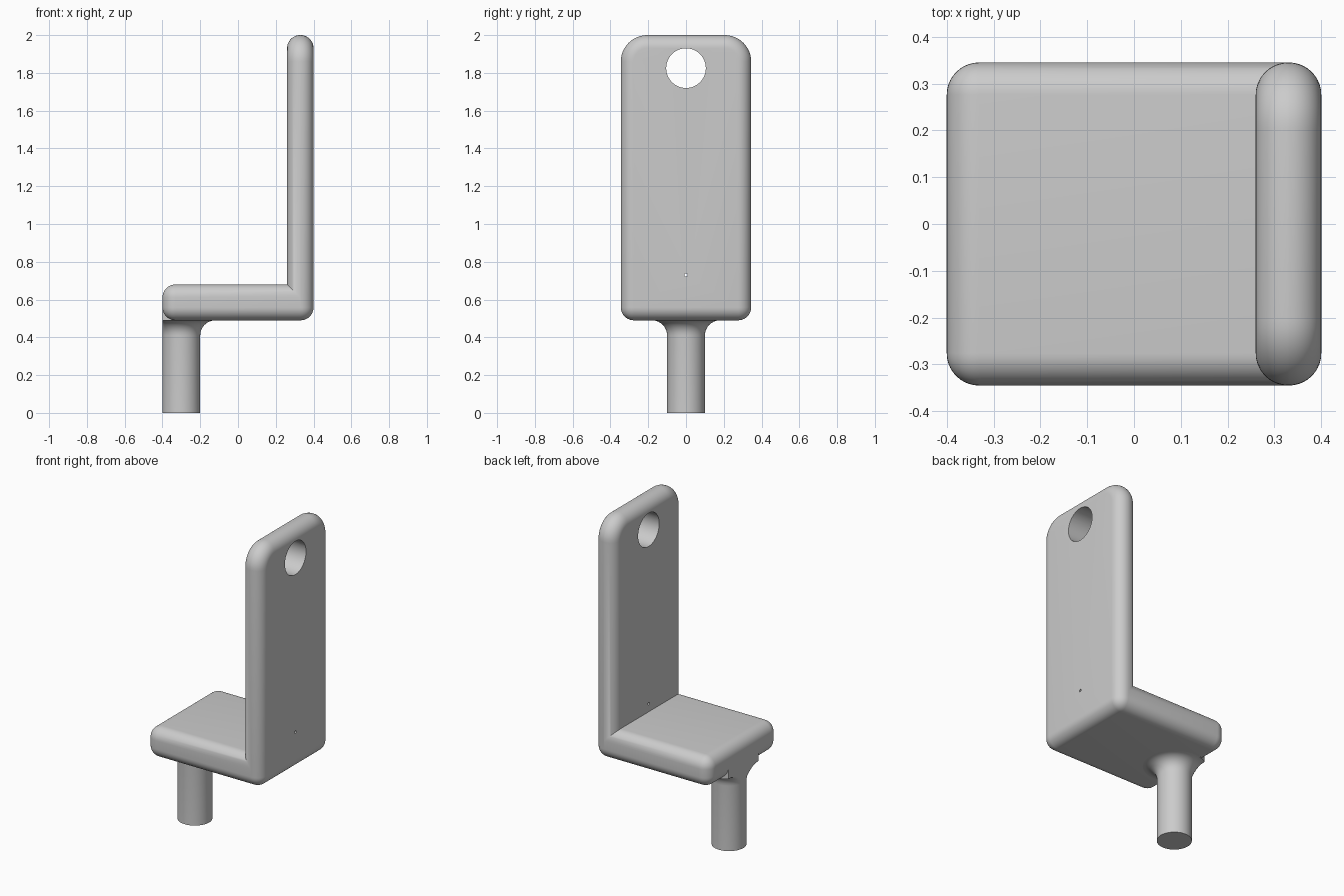
import bpy
import bmesh
from math import pi, sin, cos, radians
from mathutils import Matrix

cube = bpy.data.objects.get("Cube")
if cube:
    bpy.data.objects.remove(cube, do_unlink=True)

HALF_Y = 0.345
POST_X = -0.3
FILLET = 0.08

grey = bpy.data.materials.new("plain grey")
grey.use_nodes = True
grey.diffuse_color = (0.6, 0.6, 0.6, 1)
grey.node_tree.nodes["Principled BSDF"].inputs["Base Color"].default_value = (0.6, 0.6, 0.6, 1)


def make_object(name, bm):
    bmesh.ops.recalc_face_normals(bm, faces=bm.faces)
    mesh = bpy.data.meshes.new(name)
    bm.to_mesh(mesh)
    bm.free()
    obj = bpy.data.objects.new(name, mesh)
    bpy.context.collection.objects.link(obj)
    mesh.materials.append(grey)
    return obj


def shade(obj):
    bpy.ops.object.select_all(action='DESELECT')
    obj.select_set(True)
    bpy.context.view_layer.objects.active = obj
    bpy.ops.object.shade_smooth_by_angle(angle=radians(35))


def bevel(bm, edges, width, segments):
    bmesh.ops.bevel(bm, geom=edges, offset=width, offset_type='OFFSET',
                    segments=segments, profile=0.5, affect='EDGES', clamp_overlap=False)


# Seat and back: one L-shaped profile drawn out sideways
profile = [(-0.4, 0.49), (0.4, 0.49), (0.4, 2), (0.26, 2), (0.26, 0.68), (-0.4, 0.68)]
bm = bmesh.new()
side = bm.faces.new([bm.verts.new((x, -HALF_Y, z)) for x, z in profile])
grown = bmesh.ops.extrude_face_region(bm, geom=[side])["geom"]
bmesh.ops.translate(bm, verts=[v for v in grown if isinstance(v, bmesh.types.BMVert)],
                    vec=(0, 2 * HALF_Y, 0))
bmesh.ops.recalc_face_normals(bm, faces=bm.faces)

# Wide rounding on the top corners, then a soft rim on every convex edge
top_corners = [e for e in bm.edges
               if all(v.co.z > 1.9 for v in e.verts)
               and abs(e.verts[0].co.x - e.verts[1].co.x) > 0.1]
bevel(bm, top_corners, 0.14, 12)
bmesh.ops.recalc_face_normals(bm, faces=bm.faces)
rim = [e for e in bm.edges if e.calc_face_angle_signed(0) > 0.5]
bevel(bm, rim, 0.069, 10)
seat = make_object("seat_and_back", bm)


# Round holes through the back
def drill(name, z, radius):
    cut = bmesh.new()
    bmesh.ops.create_cone(cut, cap_ends=True, segments=48, radius1=radius, radius2=radius,
                          depth=0.4, matrix=Matrix.Translation((0.33, 0, z))
                          @ Matrix.Rotation(pi / 2, 4, 'Y'))
    cutter = make_object(name, cut)
    mod = seat.modifiers.new(name, 'BOOLEAN')
    mod.operation = 'DIFFERENCE'
    mod.solver = 'EXACT'
    mod.object = cutter
    bpy.context.view_layer.objects.active = seat
    bpy.ops.object.modifier_apply(modifier=mod.name)
    bpy.data.objects.remove(cutter, do_unlink=True)


drill("hanging_hole", 1.825, 0.105)
drill("pin_hole", 0.73, 0.008)
shade(seat)

# Post: turned profile flaring into the underside, flush with the seat edge
outline = [(0, 0), (0.1, 0)]
for i in range(9):
    a = i / 8 * pi / 2
    outline.append((0.1 + FILLET * (1 - cos(a)), 0.49 - FILLET * (1 - sin(a))))
outline.append((0.1 + FILLET, 0.56))
outline.append((0, 0.56))
bm = bmesh.new()
points = [bm.verts.new((POST_X + r, 0, z)) for r, z in outline]
lines = [bm.edges.new(pair) for pair in zip(points, points[1:])]
bmesh.ops.spin(bm, geom=points + lines, cent=(POST_X, 0, 0), axis=(0, 0, 1),
               angle=2 * pi, steps=64, use_merge=True)
bmesh.ops.remove_doubles(bm, verts=bm.verts, dist=0.0001)
for v in bm.verts:
    v.co.x = max(v.co.x, -0.4)
post = make_object("post", bm)
shade(post)
